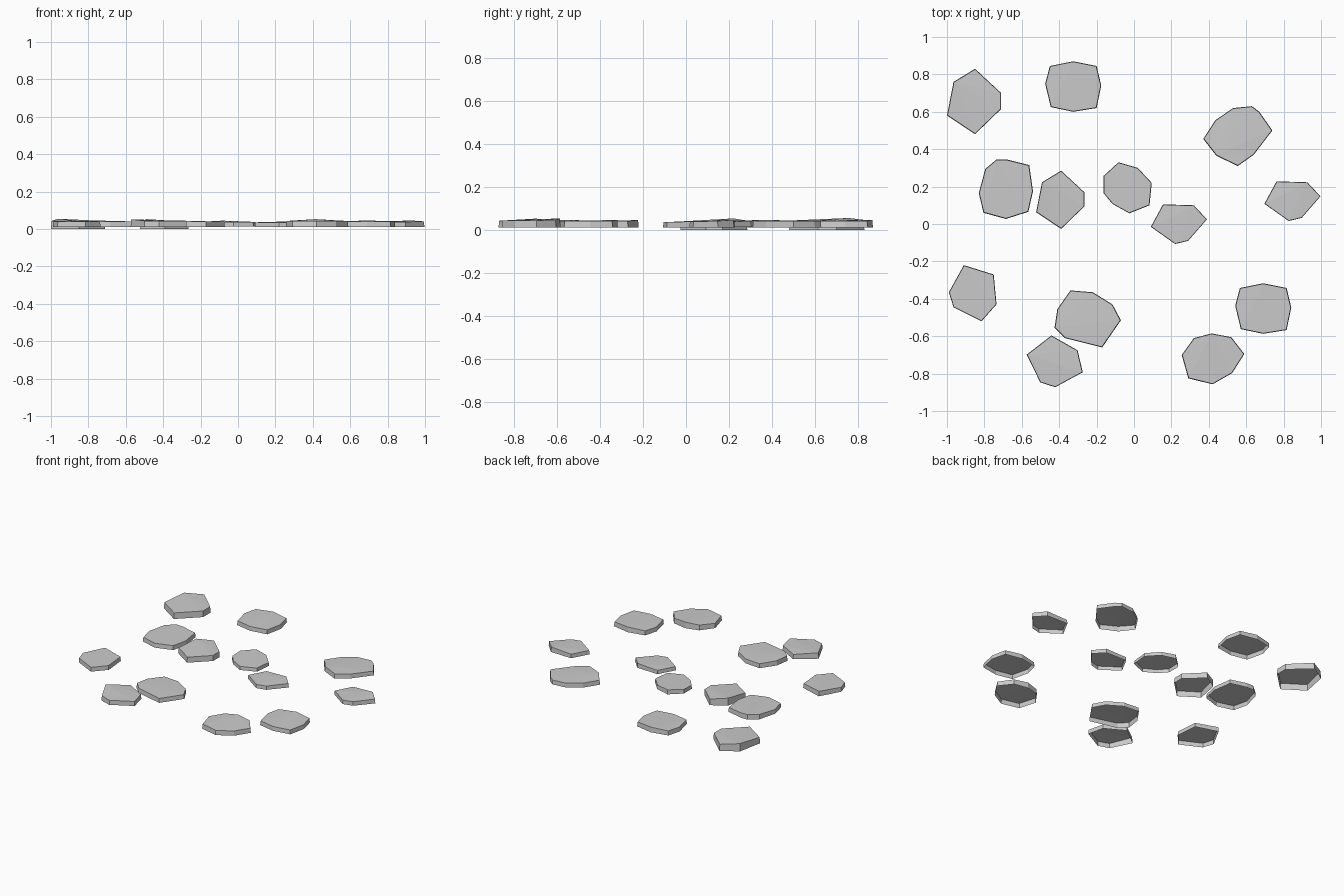
import bpy, bmesh
from mathutils import Vector, Matrix

if "Cube" in bpy.data.objects:
    bpy.data.objects.remove(bpy.data.objects["Cube"])


def stone(name, outline, peak, low, rim, high, move=(0, 0), scale=1, turn=0):
    """Open-bottomed paving slab: near-vertical skirt, top fanned from its high corner."""
    pts = [Vector(p) for p in outline]
    mid = sum(pts, Vector((0, 0))) / len(pts)
    spin = Matrix.Rotation(turn, 2)
    pts = [mid + Vector(move) + spin @ ((p - mid) * scale) for p in pts]
    centre = mid + Vector(move)
    far = max((p - pts[peak]).length for p in pts)
    bm = bmesh.new()
    bottom, top = [], []
    for p in pts:
        t = max(0, 1 - 1.6 * (p - pts[peak]).length / far)
        q = centre + (p - centre) * 0.98
        bottom.append(bm.verts.new((p.x, p.y, low)))
        top.append(bm.verts.new((q.x, q.y, rim + (high - rim) * t)))
    n = len(pts)
    for i in range(n):
        j = (i + 1) % n
        bm.faces.new((bottom[i], bottom[j], top[j], top[i]))
    for k in range(1, n - 1):
        bm.faces.new([top[(peak + s) % n] for s in (0, k, k + 1)])
    bmesh.ops.recalc_face_normals(bm, faces=bm.faces)
    if sum(f.normal.z for f in bm.faces) < 0:
        bmesh.ops.reverse_faces(bm, faces=bm.faces)
    mesh = bpy.data.meshes.new(name)
    bm.to_mesh(mesh)
    bm.free()
    bpy.context.collection.objects.link(bpy.data.objects.new(name, mesh))


# Pointed six-sided stones
pointed = [(-1, .58), (-.965, .76), (-.85, .83), (-.71, .70), (-.71, .615), (-.85, .48)]
stone("pointed_stone_large", pointed, 1, 0, .043, .055)
stone("pointed_stone_small", pointed, 1, 0, .039, .053, (.46, -.526), .89)

# Near-square eight-sided stones
squarish = [(-.45, .845), (-.325, .87), (-.20, .845), (-.175, .74),
            (-.20, .62), (-.325, .6), (-.445, .625), (-.475, .75)]
stone("squarish_stone_back", squarish, 1, .01, .04, .046)
stone("squarish_stone_front", squarish, 1, .01, .04, .046, (1.016, -1.187))

# Small wedge stones
wedge = [(.09, -.015), (.155, .105), (.32, .10), (.39, .025), (.29, -.09), (.22, -.107)]
stone("wedge_stone_middle", wedge, 2, .01, .036, .042)
stone("wedge_stone_right", wedge, 2, .01, .038, .046, (.607, .123))

# Blocky six-sided stones
blocky = [(-.99, -.365), (-.91, -.22), (-.75, -.27), (-.735, -.43), (-.815, -.52), (-.965, -.445)]
stone("blocky_stone_left", blocky, 1, .01, .04, .045)
stone("blocky_stone_front", blocky, 1, .01, .042, .052, (.442, -.372), 1, .96)

# Broad rounded stones
stone("broad_stone_left", [(-.83, .165), (-.795, .295), (-.735, .345), (-.68, .345), (-.56, .315),
      (-.54, .175), (-.565, .065), (-.685, .027), (-.805, .06)], 2, .01, .04, .045)
stone("broad_stone_right", [(.37, .455), (.435, .555), (.53, .62), (.63, .63), (.67, .60),
      (.74, .50), (.64, .37), (.555, .31), (.44, .365)], 8, .01, .04, .046)
stone("broad_stone_front", [(-.41, -.455), (-.34, -.355), (-.22, -.365), (-.115, -.43), (-.07, -.515),
      (-.17, -.66), (-.37, -.61), (-.425, -.555)], 7, .01, .04, .046)
stone("round_stone_front", [(.255, -.70), (.32, -.61), (.415, -.585), (.52, -.605), (.59, -.695),
      (.525, -.797), (.42, -.857), (.29, -.825)], 2, .01, .043, .053)
stone("round_stone_middle", [(-.163, .257), (-.083, .33), (.02, .30), (.095, .22), (.083, .10),
      (-.025, .057), (-.115, .107), (-.163, .165)], 1, .013, .038, .045)
